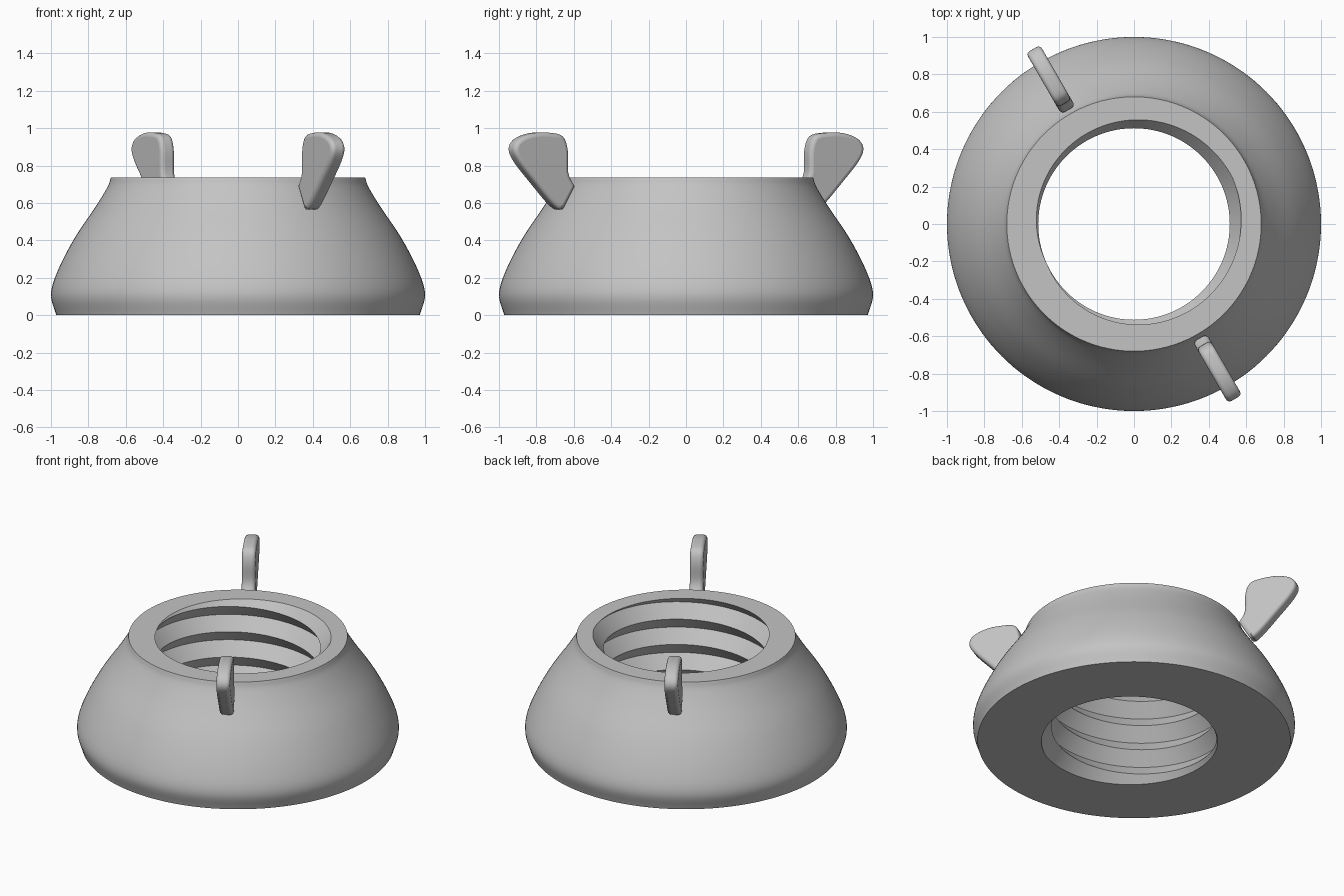
import bpy, bmesh, math
from mathutils import Vector

cube = bpy.data.objects.get("Cube")
if cube:
    bpy.data.objects.remove(cube, do_unlink=True)

HEIGHT = 0.735
PITCH = 0.1735
CREST, ROOT = 0.512, 0.582      # thread radii
ROOT_ANGLE = math.radians(25)   # where the groove bottom meets the top face
SEGMENTS = 144

steel = bpy.data.materials.new("grey_steel")
steel.use_nodes = True
grey = (0.55, 0.55, 0.55, 1)
steel.diffuse_color = grey
steel.node_tree.nodes["Principled BSDF"].inputs["Base Color"].default_value = grey


def smooth_path(points, steps):
    """Catmull-Rom curve through 2D points."""
    pts = [Vector(p) for p in points]
    pts = [2 * pts[0] - pts[1]] + pts + [2 * pts[-1] - pts[-2]]
    path = []
    for a, b, c, d in zip(pts, pts[1:], pts[2:], pts[3:]):
        for i in range(steps):
            t = i / steps
            path.append(0.5 * (2 * b + (c - a) * t + (2 * a - 5 * b + 4 * c - d) * t**2
                               + (3 * b - a - 3 * c + d) * t**3))
    return path + [pts[-2]]


def finish(bm, name):
    bmesh.ops.recalc_face_normals(bm, faces=bm.faces)
    mesh = bpy.data.meshes.new(name)
    bm.to_mesh(mesh)
    bm.free()
    mesh.materials.append(steel)
    obj = bpy.data.objects.new(name, mesh)
    bpy.context.collection.objects.link(obj)
    return obj


def shade(obj):
    bpy.ops.object.select_all(action="DESELECT")
    obj.select_set(True)
    bpy.context.view_layer.objects.active = obj
    bpy.ops.object.shade_smooth_by_angle(angle=math.radians(35))


def thread_column(angle):
    """V-thread section at one angle, cut off at the top and bottom faces."""
    start = HEIGHT + PITCH * (angle - ROOT_ANGLE) / math.tau
    zs = [(start + k * PITCH / 2, ROOT if k % 2 == 0 else CREST) for k in range(-14, 5)]
    column = []
    for i, (z, r) in enumerate(zs):
        cut = min(max(z, 0), HEIGHT)
        if cut != z:
            # Slide the point along its flank to the cutting plane
            phase = abs(((cut - start) / PITCH) % 1 - 0.5) * 2
            r = CREST + (ROOT - CREST) * phase
        column.append((r, cut))
    return column


# Body: bell-shaped outside with a helical thread through the middle
outer = smooth_path([(0.68, HEIGHT), (0.698, 0.685), (0.76, 0.582), (0.875, 0.41),
                     (0.965, 0.235), (1.0, 0.11), (0.972, 0)], 6)
bm = bmesh.new()
columns = []
for s in range(SEGMENTS + 1):
    a = math.tau * s / SEGMENTS
    section = thread_column(a) + [tuple(p) for p in outer]
    columns.append([bm.verts.new((r * math.cos(a), r * math.sin(a), z)) for r, z in section])
for left, right in zip(columns, columns[1:]):
    for i in range(len(left)):
        j = (i + 1) % len(left)
        bm.faces.new((left[i], right[i], right[j], left[j]))
bmesh.ops.remove_doubles(bm, verts=bm.verts, dist=0.0002)
shade(finish(bm, "threaded_body"))

# Wings: rounded plates standing radially on opposite sides
THICKNESS = 0.086
outline = smooth_path([(0.782, 0.555), (0.84, 0.595), (0.95, 0.71), (1.045, 0.815), (1.08, 0.885),
                       (1.05, 0.94), (0.96, 0.973), (0.85, 0.975), (0.775, 0.955),
                       (0.745, 0.88), (0.742, 0.76), (0.704, 0.69)], 4)
for name, degrees in (("front_wing", -60), ("back_wing", 120)):
    bm = bmesh.new()
    face = bm.faces.new([bm.verts.new((u, -THICKNESS / 2, z)) for u, z in outline])
    extruded = bmesh.ops.extrude_face_region(bm, geom=[face])["geom"]
    bmesh.ops.translate(bm, vec=(0, THICKNESS, 0),
                        verts=[v for v in extruded if isinstance(v, bmesh.types.BMVert)])
    wing = finish(bm, name)
    wing.rotation_euler.z = math.radians(degrees)
    shade(wing)
    bevel = wing.modifiers.new("rounded_edges", "BEVEL")
    bevel.width = 0.022
    bevel.segments = 4
    bevel.limit_method = "ANGLE"
    bevel.angle_limit = math.radians(70)
    bevel.use_clamp_overlap = False
